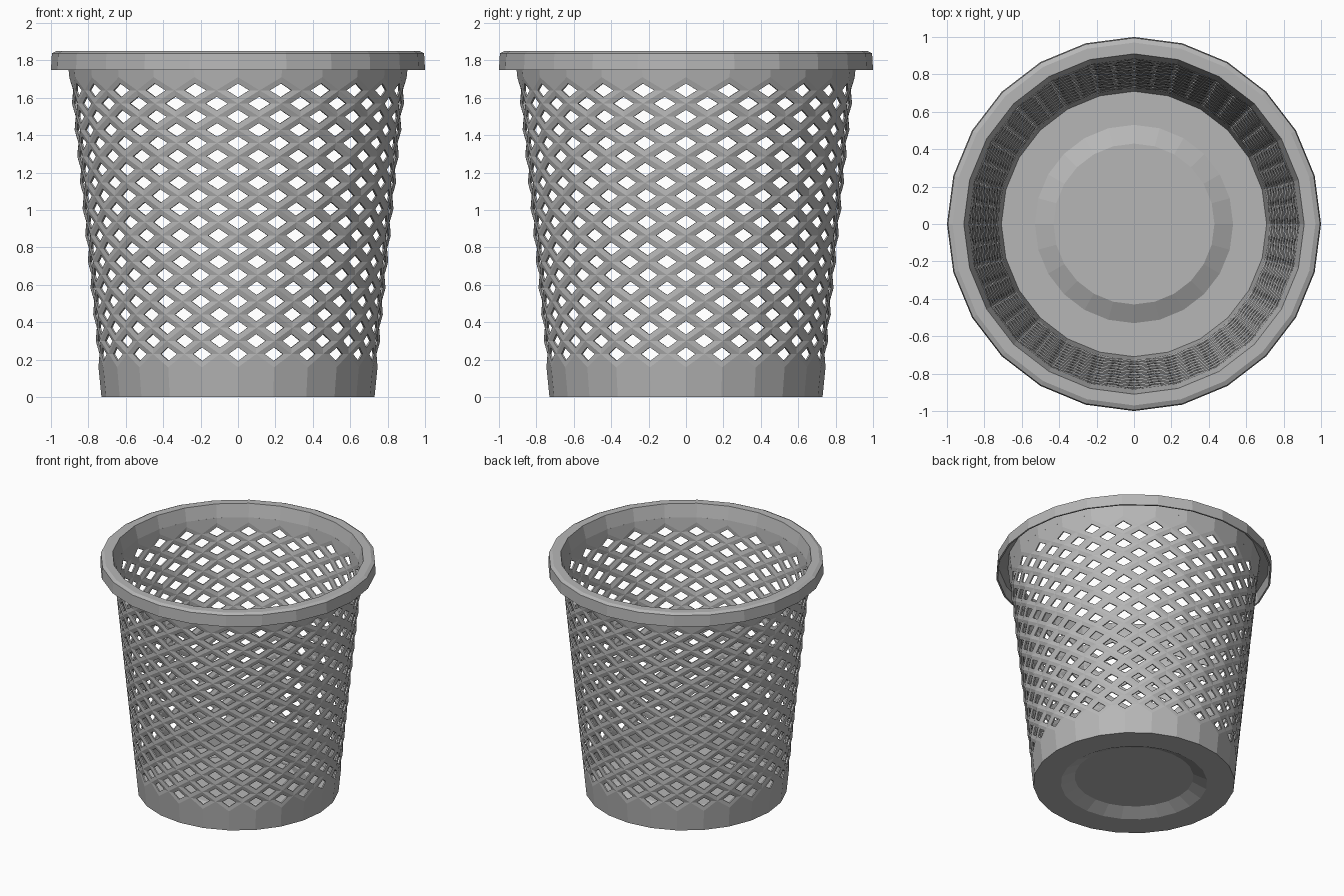
import bpy, bmesh
from math import pi, sin, cos, radians

cube = bpy.data.objects.get("Cube")
if cube:
    bpy.data.objects.remove(cube, do_unlink=True)

SIDES = 24                  # facets around the basket
STEPS = SIDES * 2           # lattice half columns
ROWS = 20                   # lattice half rows
ROW_Z, ROW_H = 0.23, 0.0705
TOP_Z = 1.75
HOLE = 0.52                 # opening size relative to its cell
OUTER, INNER = 0.0, 0.022   # wall skins, as inset from the outer radius
EDGE = 0.006                # rounding of the strands towards the openings

grey = bpy.data.materials.new("grey_plastic")
grey.use_nodes = True
colour = (0.47, 0.47, 0.47, 1)
grey.diffuse_color = colour
grey.node_tree.nodes["Principled BSDF"].inputs["Base Color"].default_value = colour


def finish(name, bm):
    bmesh.ops.remove_doubles(bm, verts=bm.verts, dist=0.0005)
    bmesh.ops.recalc_face_normals(bm, faces=bm.faces)
    mesh = bpy.data.meshes.new(name)
    bm.to_mesh(mesh)
    bm.free()
    mesh.materials.append(grey)
    obj = bpy.data.objects.new(name, mesh)
    bpy.context.collection.objects.link(obj)
    return obj


def face(bm, points):
    bm.faces.new([bm.verts.new(p) for p in points])


def lathe(name, profile):
    """Spin a closed (radius, height) profile around z."""
    bm = bmesh.new()
    for k in range(SIDES):
        a, b = (2 * pi * n / SIDES for n in (k, k + 1))
        for (r0, z0), (r1, z1) in zip(profile, profile[1:] + profile[:1]):
            ring = [(r0 * cos(a), r0 * sin(a), z0), (r0 * cos(b), r0 * sin(b), z0),
                    (r1 * cos(b), r1 * sin(b), z1), (r1 * cos(a), r1 * sin(a), z1)]
            if r0 == 0 and r1 == 0:
                continue
            if r0 == 0:
                ring.pop(1)
            elif r1 == 0:
                ring.pop(3)
            face(bm, ring)
    return finish(name, bm)


def wall_point(col, z, inset):
    """Point on the tapered, faceted wall; col counts half columns."""
    half = pi / SIDES
    off = (col % 2 - 1) * half
    r = (0.73 + 0.1005 * z - inset) * cos(half) / cos(off)
    a = col * half
    return (r * cos(a), r * sin(a), z)


def row_z(j):
    return ROW_Z + ROW_H * j


# Wall: diamond lattice between two solid bands
bm = bmesh.new()
corners = [(0, 1), (1, 0), (0, -1), (-1, 0)]
for j in range(ROWS + 1):
    for i in range(j % 2, STEPS, 2):
        def ring(scale, inset):
            return [wall_point(i + dx * scale, row_z(j + dz * scale), inset)
                    for dx, dz in corners]
        loops = [ring(1, OUTER), ring(HOLE, OUTER + EDGE),
                 ring(HOLE, INNER - EDGE), ring(1, INNER)]
        for p, q in zip(loops, loops[1:]):
            for k in range(4):
                n = (k + 1) % 4
                face(bm, (p[k], p[n], q[n], q[k]))

for i in range(STEPS):
    for end, first, last in ((0.0, -1, 0), (TOP_Z, ROWS + 1, ROWS)):
        za = row_z(last if i % 2 else first)
        zb = row_z(first if i % 2 else last)
        for inset in (OUTER, INNER):
            face(bm, (wall_point(i, end, inset), wall_point(i + 1, end, inset),
                      wall_point(i + 1, zb, inset), wall_point(i, za, inset)))
        face(bm, (wall_point(i, end, OUTER), wall_point(i + 1, end, OUTER),
                  wall_point(i + 1, end, INNER), wall_point(i, end, INNER)))
finish("lattice_wall", bm)

# Rim: hollow lip turned outwards and down
lathe("rim", [(0.884, 1.75), (0.91, 1.85), (0.97, 1.85), (0.995, 1.838), (1.0, 1.75),
              (0.988, 1.75), (0.98, 1.83), (0.915, 1.835), (0.906, 1.75)])

# Floor: plate with a raised middle
lathe("floor", [(0, 0.05), (0.43, 0.05), (0.53, 0), (0.722, 0),
                (0.722, 0.012), (0.53, 0.012), (0.43, 0.062), (0, 0.062)])
